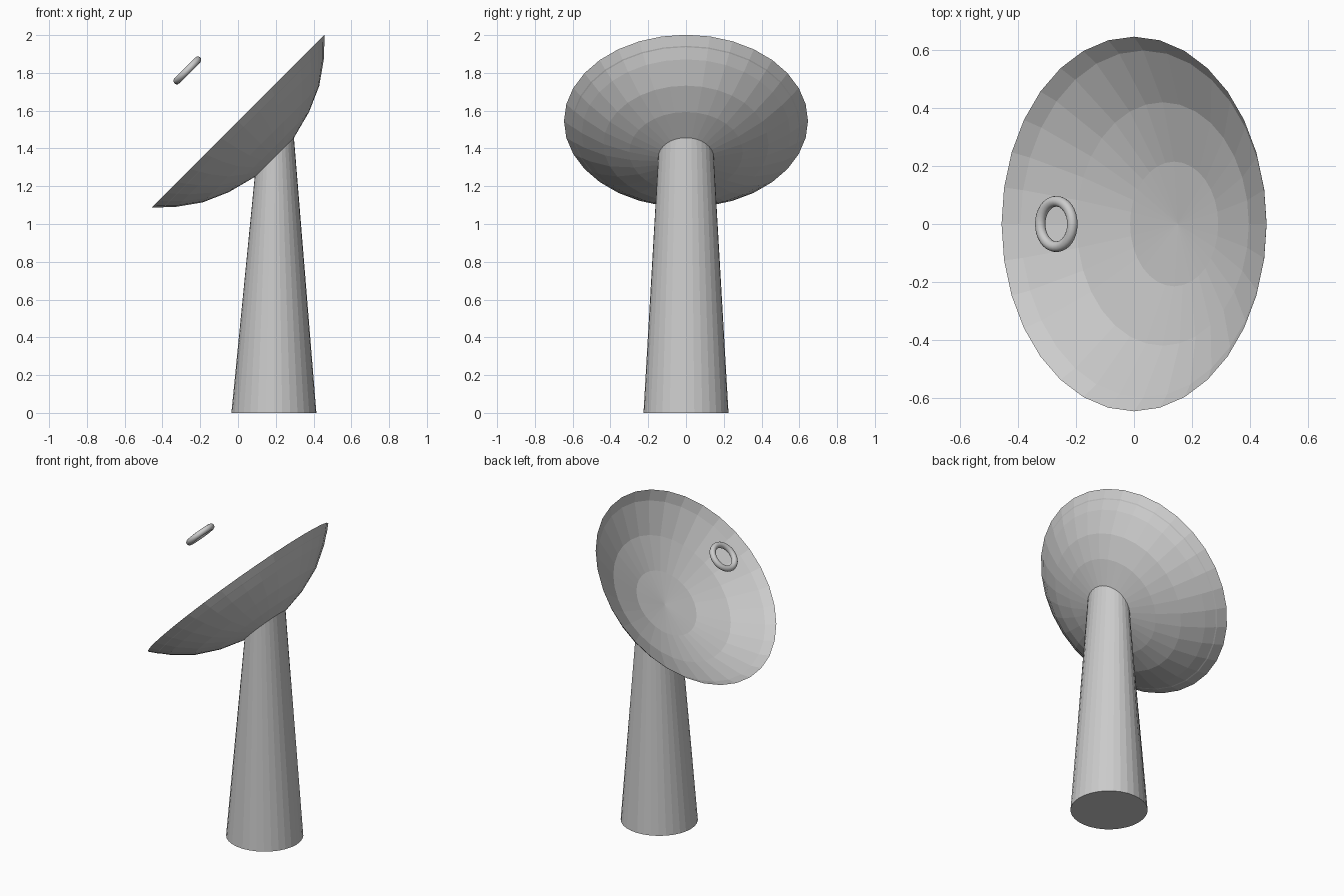
import bpy, bmesh
from math import sin, cos, pi, radians
from mathutils import Matrix, Vector

if "Cube" in bpy.data.objects:
    bpy.data.objects.remove(bpy.data.objects["Cube"])

SIDES = 32
# Dish frame: origin at the rim centre, local z is the tilted dish axis
TILT = Matrix.Translation((0, 0, 1.545)) @ Matrix.Rotation(radians(-45), 4, 'Y')


def add_ring(bm, radius, height, frame):
    pts = [(radius * cos(2 * pi * i / SIDES), radius * sin(2 * pi * i / SIDES), height)
           for i in range(SIDES)]
    return [bm.verts.new(frame @ Vector(p)) for p in pts]


def bridge(bm, a, b):
    for i in range(SIDES):
        j = (i + 1) % SIDES
        bm.faces.new((a[i], a[j], b[j], b[i]))


bm = bmesh.new()

# Post: flat round base lofted to a tilted circle on the back of the dish
base = add_ring(bm, 0.225, 0, Matrix.Translation((0.19, 0, 0)))
bm.faces.new(base)
previous = base

# Dish: outer shell from the post to the rim, then the inner bowl (radius, depth)
profile = [(0.147, 0.272), (0.300, 0.232), (0.437, 0.172), (0.552, 0.090), (0.646, 0),
           (0.605, 0.042), (0.420, 0.140), (0.215, 0.196)]
for radius, depth in profile:
    ring = add_ring(bm, radius, -depth, TILT)
    bridge(bm, previous, ring)
    previous = ring

# Centre of the bowl
centre = bm.verts.new(TILT @ Vector((0, 0, -0.214)))
for i in range(SIDES):
    bm.faces.new((previous[i], previous[(i + 1) % SIDES], centre))

bmesh.ops.recalc_face_normals(bm, faces=bm.faces)
mesh = bpy.data.meshes.new("dish_and_post")
bm.to_mesh(mesh)
bm.free()
bpy.context.collection.objects.link(bpy.data.objects.new("dish_and_post", mesh))

# Floating receiver ring on the dish axis
bpy.ops.mesh.primitive_torus_add(major_segments=32, minor_segments=12,
                                 major_radius=0.0785, minor_radius=0.0185,
                                 location=(-0.268, 0, 1.813),
                                 rotation=(0, radians(-45), 0))
bpy.context.object.name = "receiver_ring"
bpy.ops.object.shade_smooth()
